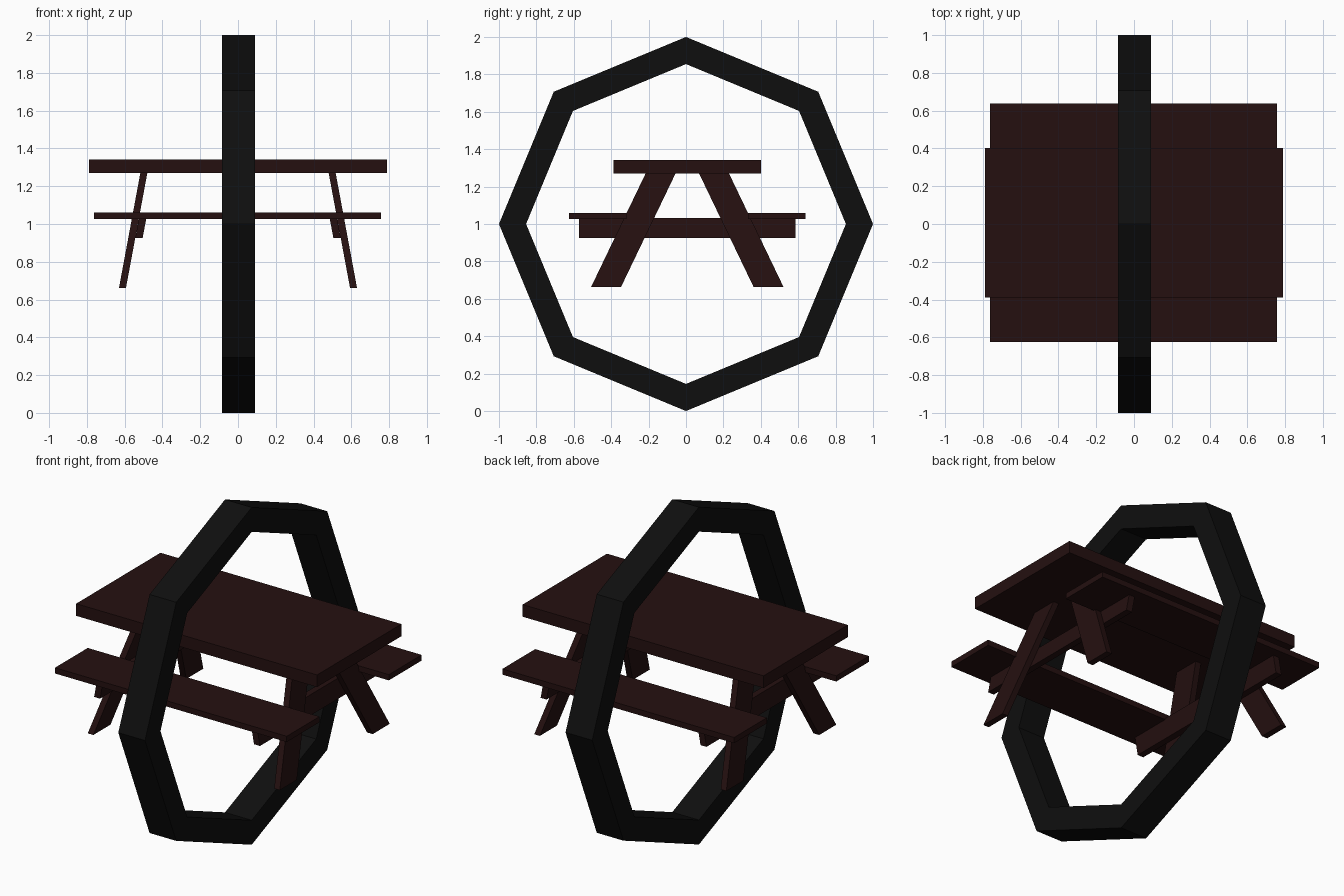
import bpy, bmesh, math

if "Cube" in bpy.data.objects:
    bpy.data.objects.remove(bpy.data.objects["Cube"])


def material(name, rgb):
    m = bpy.data.materials.new(name)
    m.use_nodes = True
    m.diffuse_color = (*rgb, 1)
    bsdf = m.node_tree.nodes["Principled BSDF"]
    bsdf.inputs["Base Color"].default_value = (*rgb, 1)
    return m


wood = material("dark red wood", (0.018, 0.005, 0.005))
black = material("near black", (0.0045, 0.0045, 0.0045))


def finish(name, bm, mat):
    bmesh.ops.recalc_face_normals(bm, faces=bm.faces)
    me = bpy.data.meshes.new(name)
    bm.to_mesh(me)
    bm.free()
    me.materials.append(mat)
    ob = bpy.data.objects.new(name, me)
    bpy.context.collection.objects.link(ob)
    return ob


def beam(name, low, high, z0, z1, mat=wood):
    """Hexahedron between a bottom and a top rectangle (x0, x1, y0, y1)."""
    bm = bmesh.new()
    bmesh.ops.create_cube(bm, size=1)
    for v in bm.verts:
        r = high if v.co.z > 0 else low
        v.co = (r[v.co.x > 0], r[2 + (v.co.y > 0)], z1 if v.co.z > 0 else z0)
    return finish(name, bm, mat)


MID = 0.007  # centre line of the table in y

# Table top
top = (-0.79, 0.79, MID - 0.395, MID + 0.395)
beam("table_top", top, top, 1.27, 1.342)

# Benches, legs and crossbars, mirrored about the middle
for sy, end in ((-1, "front"), (1, "back")):
    y0, y1 = sorted((MID + sy * 0.325, MID + sy * 0.632))
    seat = (-0.763, 0.757, y0, y1)
    beam(end + "_bench", seat, seat, 1.026, 1.06)
    for sx, side in ((-1, "right"), (1, "left")):
        low = sorted((sx * 0.593, sx * 0.63)) + sorted((MID + sy * 0.355, MID + sy * 0.515))
        high = sorted((sx * 0.48, sx * 0.517)) + sorted((MID + sy * 0.063, MID + sy * 0.223))
        beam(f"{end}_{side}_leg", low, high, 0.662, 1.27)

for sx, side in ((-1, "right"), (1, "left")):
    span = [MID - 0.578, MID + 0.578]
    low = sorted((sx * 0.505, sx * 0.544)) + span
    high = sorted((sx * 0.485, sx * 0.524)) + span
    beam(side + "_crossbar", low, high, 0.925, 1.032)

# Octagonal ring around the table
bm = bmesh.new()
SIDES = 8
loops = []
for i in range(SIDES):
    a = 2 * math.pi * i / SIDES
    section = ((-0.085, 1), (0.09, 1), (0.09, 0.855), (-0.085, 0.855))
    loops.append([bm.verts.new((x, r * math.cos(a), 1 + r * math.sin(a))) for x, r in section])
for i in range(SIDES):
    a, b = loops[i], loops[(i + 1) % SIDES]
    for j in range(4):
        k = (j + 1) % 4
        bm.faces.new((a[j], a[k], b[k], b[j]))
finish("octagon_ring", bm, black)
